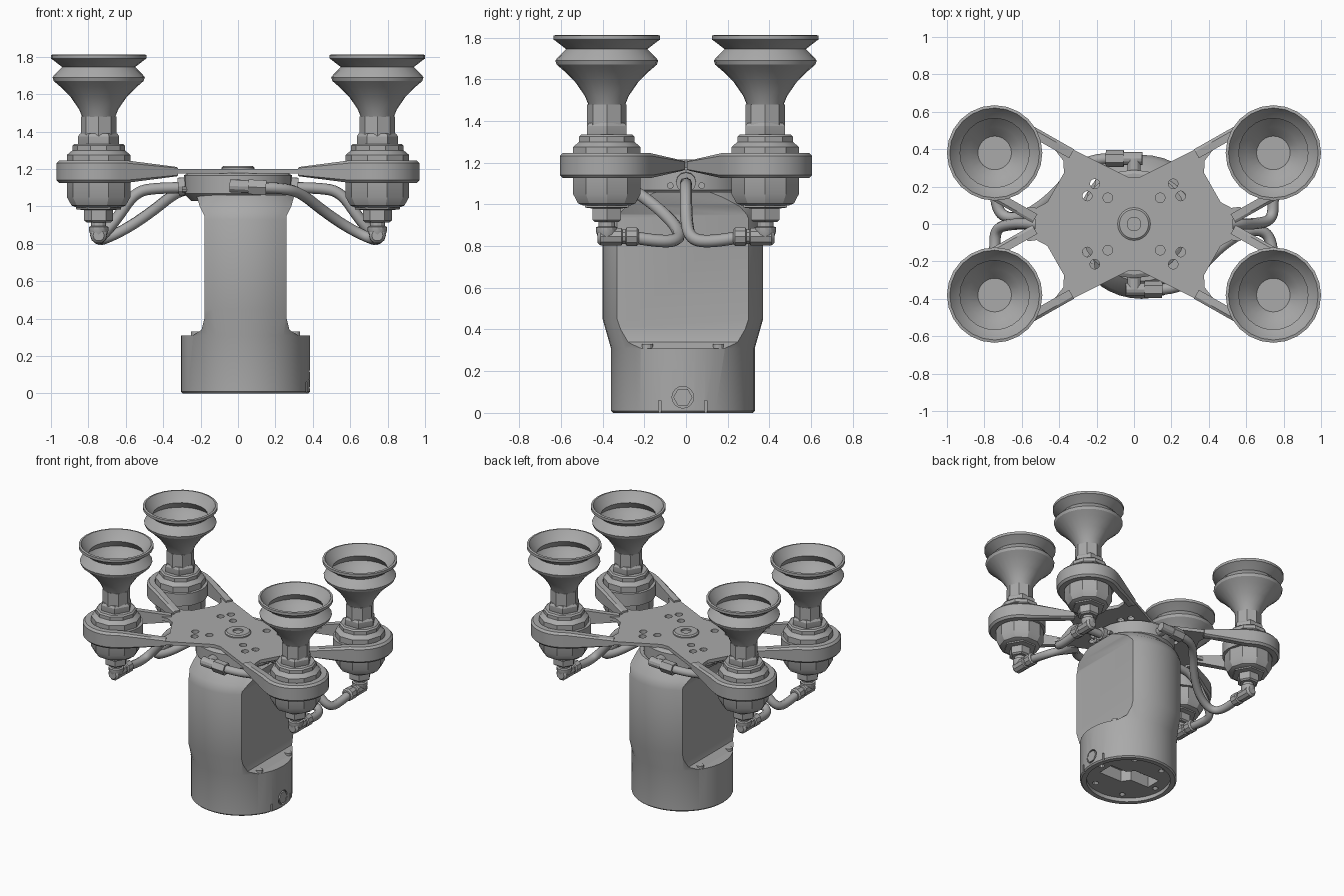
import bpy, bmesh
from math import pi, cos, sin
from mathutils import Vector

cube = bpy.data.objects.get("Cube")
if cube:
    bpy.data.objects.remove(cube)

grey = bpy.data.materials.new("mid grey")
grey.use_nodes = True
grey.diffuse_color = (0.4, 0.4, 0.4, 1)
grey.node_tree.nodes["Principled BSDF"].inputs["Base Color"].default_value = (0.4, 0.4, 0.4, 1)


def add(name, data):
    ob = bpy.data.objects.new(name, data)
    bpy.context.collection.objects.link(ob)
    data.materials.clear()
    data.materials.append(grey)
    return ob


def smooth(ob, angle=0.5):
    bpy.ops.object.select_all(action='DESELECT')
    ob.select_set(True)
    bpy.context.view_layer.objects.active = ob
    bpy.ops.object.shade_smooth_by_angle(angle=angle)
    return ob


def loft(name, rings):
    """Bridge matching closed rings of points and cap both ends."""
    bm = bmesh.new()
    loops = [[bm.verts.new(p) for p in ring] for ring in rings]
    n = len(loops[0])
    for a, b in zip(loops, loops[1:]):
        for i in range(n):
            bm.faces.new((a[i], a[(i + 1) % n], b[(i + 1) % n], b[i]))
    bm.faces.new(loops[0])
    bm.faces.new(loops[-1])
    bmesh.ops.recalc_face_normals(bm, faces=bm.faces)
    me = bpy.data.meshes.new(name)
    bm.to_mesh(me)
    bm.free()
    return smooth(add(name, me))


def lathe(name, profile, n, loc=(0, 0, 0), axis=(0, 0, 1)):
    """Turn (radius, height) pairs around an axis."""
    turn = Vector(axis).to_track_quat('Z', 'Y')
    return loft(name, [[Vector(loc) + turn @ Vector((r * cos(2 * pi * i / n), r * sin(2 * pi * i / n), h))
                        for i in range(n)] for r, h in profile])


def rod(name, a, b, r, n=16):
    d = Vector(b) - Vector(a)
    return lathe(name, [(r, 0), (r, d.length)], n, a, d)


def prism(name, outline, z0, z1):
    return loft(name, [[(x, y, z) for x, y in outline] for z in (z0, z1)])


def cut(ob, cutters):
    """Subtract the cutters, then remove them."""
    for c in cutters:
        c.hide_render = True
        m = ob.modifiers.new("cut", 'BOOLEAN')
        m.operation, m.solver, m.object = 'DIFFERENCE', 'EXACT', c
    bake(ob)
    for c in cutters:
        bpy.data.objects.remove(c)
    return smooth(ob)


def bake(ob):
    dg = bpy.context.evaluated_depsgraph_get()
    dg.update()
    me = bpy.data.meshes.new_from_object(ob.evaluated_get(dg))
    ob.modifiers.clear()
    ob.data = me


def hose(name, points):
    cu = bpy.data.curves.new(name, 'CURVE')
    cu.dimensions, cu.bevel_depth, cu.bevel_resolution, cu.resolution_u = '3D', 0.03, 2, 5
    sp = cu.splines.new('NURBS')
    sp.points.add(len(points) - 1)
    for p, co in zip(sp.points, points):
        p.co = (*co, 1)
    sp.use_endpoint_u, sp.order_u = True, 3
    curve = add(name + "_path", cu)
    dg = bpy.context.evaluated_depsgraph_get()
    me = bpy.data.meshes.new_from_object(curve.evaluated_get(dg))
    bpy.data.objects.remove(curve)
    return smooth(add(name, me), 0.9)


# Main body: flared drum with flat sides and a recessed underside
BX, BY = 0.04, -0.015
body = lathe("body", [(0.335, 0), (0.345, 0.01), (0.345, 0.31), (0.385, 0.45), (0.385, 0.93),
                      (0.365, 0.99), (0.29, 1.06)], 40, (BX, BY, 0))
side = [(0.22, 0.95), (0.22, 0.40), (0.235, 0.34), (0.28, 0.31), (0.6, 0.31), (0.6, 1.09), (0.27, 1.09), (0.245, 1.0)]
cutters = [loft("side_cutter", [[(BX + s * x, y, z) for x, z in side] for y in (-0.6, 0.6)]) for s in (-1, 1)]
cutters.append(lathe("recess_cutter", [(0.3, -0.05), (0.3, 0.03)], 40, (BX, BY, 0)))
cutters.append(prism("slot_cutter", [(BX + x, BY + y) for x, y in
                     [(-0.2, -0.02), (-0.2, 0.1), (0.02, 0.1), (0.06, 0.05), (0.2, 0.05),
                      (0.2, -0.08), (0.0, -0.08), (-0.04, -0.02)]], -0.02, 0.12))
for i in range(6):
    a = i * pi / 3
    cutters.append(lathe("hole_cutter", [(0.022, -0.02), (0.022, 0.07)], 10,
                         (BX + 0.25 * cos(a), BY + 0.25 * sin(a), 0)))
cutters.append(rod("port_cutter", (BX + 0.3, BY, 0.075), (BX + 0.5, BY, 0.075), 0.052))
for s in (-1, 1):
    cutters.append(prism("notch_cutter", [(BX + x, BY + s * 0.11 + y) for x, y in
                         [(0.31, -0.006), (0.4, -0.006), (0.4, 0.006), (0.31, 0.006)]], -0.02, 0.06))
cut(body, cutters)
rod("port_plug", (BX + 0.29, BY, 0.075), (BX + 0.345, BY, 0.075), 0.046, 6)
for sx in (-1, 1):
    for sy in (-1, 1):
        x, y = BX + sx * 0.265, BY + sy * 0.17
        rod("ledge_bolt", (x, y, 0.3), (x, y, 0.33), 0.026, 12)
        rod("flange_screw", (sx * 0.24, sy * 0.075, 1.09), (sx * 0.3, sy * 0.075, 1.09), 0.016, 10)

# Flange under the plate
lathe("flange", [(0.25, 1.03), (0.29, 1.07), (0.29, 1.165), (0.27, 1.178)], 24)

# Central cross plate with arm slots and bolt holes
C = Vector((0.745, 0.38))
D = Vector((-0.87, -0.493))
N = Vector((-0.493, 0.87))


def arm_point(u, v, sx, sy):
    p = C + D * u + N * v
    return p.x * sx, p.y * sy


quarter = [(0.53, 0.0), (0.53, 0.025), (0.58, 0.07), (0.40, 0.435), (0.03, 0.25)]
outline = quarter + [(-x, y) for x, y in quarter[::-1]]
outline += [(-x, -y) for x, y in quarter[1:]] + [(x, -y) for x, y in quarter[:0:-1]]
plate = prism("cross_plate", outline, 1.175, 1.2)
half_slot = [(-0.1, 0.17), (0.28, 0.17), (0.34, 0.145), (0.375, 0.09)]
cutters = []
for sx in (-1, 1):
    for sy in (-1, 1):
        slot = half_slot + [(u, -v) for u, v in half_slot[::-1]]
        cutters.append(prism("arm_slot_cutter", [arm_point(u, v, sx, sy) for u, v in slot], 1.1, 1.3))
        for x, y in ((0.21, 0.215), (0.25, 0.15), (0.14, 0.14)):
            cutters.append(lathe("bolt_cutter", [(0.026, 1.1), (0.026, 1.3)], 12, (sx * x, sy * y, 0)))
cut(plate, cutters)

# Centre bolt with hex socket
lathe("centre_bolt", [(0.088, 1.19), (0.088, 1.208), (0.078, 1.216), (0.036, 1.216), (0.036, 1.203)], 24)

# Arms: tapered U-shaped frames around each suction unit
path = [(0.36, 0.2), (0.2, 0.2), (0.05, 0.2)]
path += [(-0.2 * sin(a), 0.2 * cos(a)) for a in [i * pi / 16 for i in range(17)]]
path += [(0.05, -0.2), (0.2, -0.2), (0.36, -0.2)]


def arm_ring(u, v, sx, sy):
    out = Vector((0, v)).normalized() if u > 0 else Vector((u, v)).normalized()
    h = 0.06 if u <= 0.05 else 0.06 - 0.035 * (u - 0.05) / 0.31
    ring = []
    for w, k in ((-0.028, -1), (0.012, -1), (0.026, -0.75), (0.026, 0.75), (0.012, 1), (-0.028, 1)):
        x, y = arm_point(u + out.x * w, v + out.y * w, sx, sy)
        ring.append((x, y, 1.186 + k * h))
    return ring


# Suction units, one per corner
cup = [(0.085, 1.47), (0.105, 1.52), (0.15, 1.585), (0.205, 1.64), (0.24, 1.67), (0.247, 1.69), (0.235, 1.705),
       (0.195, 1.745), (0.247, 1.785), (0.255, 1.79), (0.255, 1.81), (0.24, 1.813), (0.215, 1.775),
       (0.185, 1.745), (0.22, 1.695), (0.2, 1.66), (0.14, 1.6), (0.09, 1.54)]
for sx in (-1, 1):
    for sy in (-1, 1):
        x, y = sx * C.x, sy * C.y
        at = (x, y, 0)
        loft("arm_frame", [arm_ring(u, v, sx, sy) for u, v in path])
        lathe("arm_collar", [(0.185, 1.14), (0.185, 1.232)], 24, at)
        lathe("suction_cup", cup, 24, at)
        lathe("cup_stem", [(0.095, 1.37), (0.095, 1.48)], 8, at)
        lathe("stem_nut", [(0.105, 1.32), (0.11, 1.335), (0.11, 1.375), (0.1, 1.39)], 6, at)
        lathe("upper_nut", [(0.17, 1.2), (0.17, 1.275), (0.14, 1.3), (0.14, 1.325), (0.13, 1.335)], 10, at)
        lathe("lower_nut", [(0.17, 1.16), (0.17, 1.05), (0.145, 1.005), (0.12, 0.995)], 10, at)
        lathe("lower_hex", [(0.12, 1.01), (0.12, 0.985), (0.078, 0.98), (0.078, 0.925), (0.065, 0.915)], 6, at)
        lathe("elbow_neck", [(0.04, 0.93), (0.04, 0.895), (0.052, 0.89), (0.052, 0.87), (0.042, 0.84)], 12, at)
        # Elbow turned toward the middle
        lathe("elbow", [(0.03, -0.045), (0.044, -0.03), (0.044, 0.07), (0.036, 0.075), (0.036, 0.09),
                        (0.046, 0.095), (0.046, 0.145), (0.034, 0.155)], 10, (x, y, 0.845), (0, -sy, 0))

# Hoses and body fittings, repeated by a half turn
for s in (1, -1):
    def spin(points):
        return [(s * x, s * y, z) for x, y, z in points]

    hose("side_hose", spin([(0.745, 0.24, 0.84), (0.745, 0.13, 0.82), (0.74, 0.02, 0.83), (0.65, 0.0, 0.93),
                            (0.55, 0.0, 1.08), (0.42, 0.0, 1.1), (0.29, 0.0, 1.1)]))
    hose("front_hose", spin([(0.745, -0.24, 0.84), (0.745, -0.12, 0.82), (0.7, -0.03, 0.83), (0.58, -0.04, 0.89),
                             (0.45, -0.13, 0.98), (0.34, -0.25, 1.07), (0.24, -0.35, 1.1), (0.12, -0.35, 1.1)]))
    rod("side_fitting", *spin([(0.26, 0, 1.11), (0.32, 0, 1.105)]), 0.048, 12)
    rod("front_fitting_base", *spin([(0.0, -0.25, 1.11), (0.0, -0.35, 1.11)]), 0.036, 12)
    rod("front_fitting_elbow", *spin([(-0.045, -0.35, 1.11), (0.06, -0.35, 1.105)]), 0.034, 12)
    rod("front_fitting_nut", *spin([(0.055, -0.35, 1.105), (0.15, -0.35, 1.1)]), 0.045, 6)
